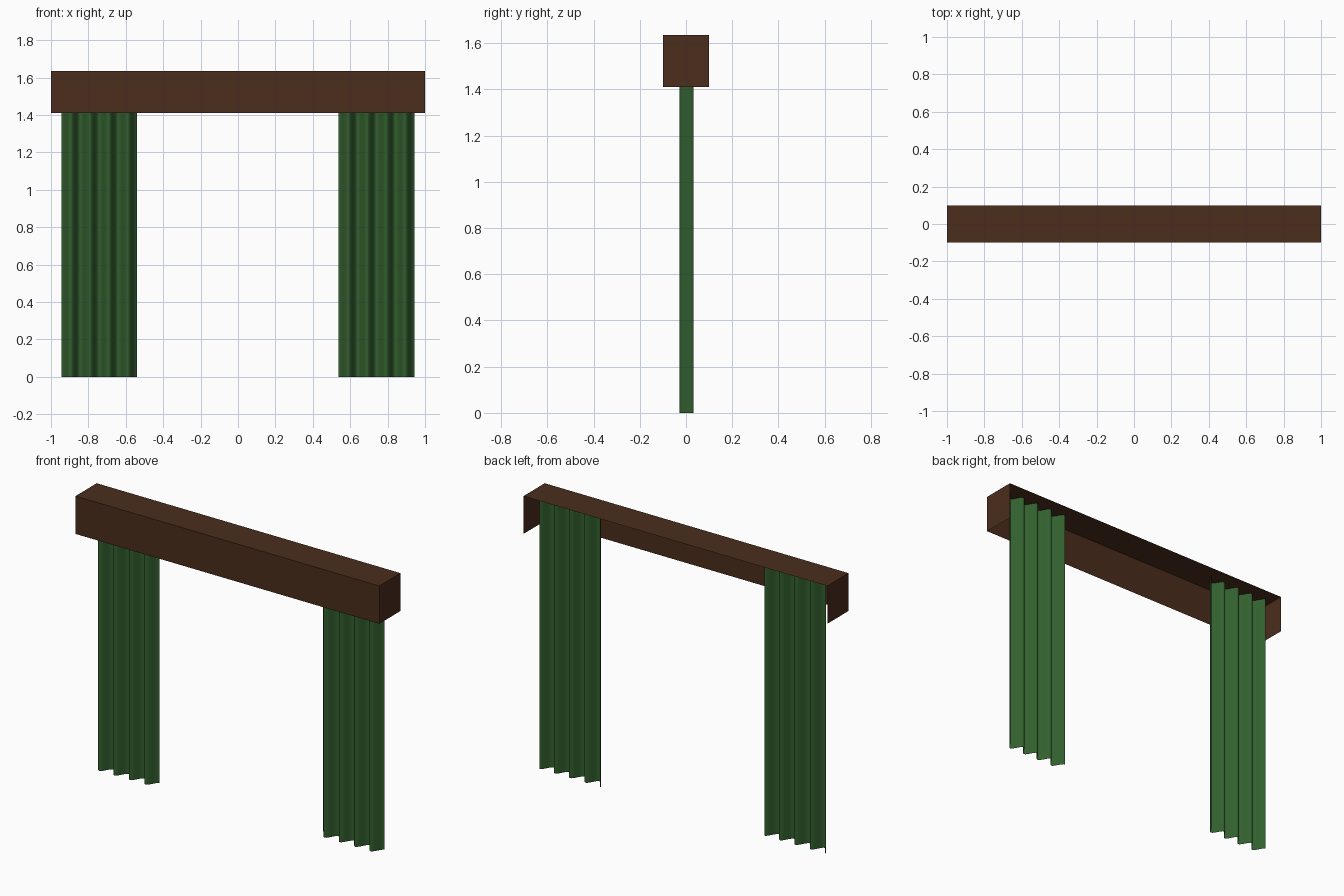
import bpy, bmesh, math

if "Cube" in bpy.data.objects:
    bpy.data.objects.remove(bpy.data.objects["Cube"])


def material(name, color):
    m = bpy.data.materials.new(name)
    m.diffuse_color = color
    m.use_nodes = True
    m.node_tree.nodes["Principled BSDF"].inputs["Base Color"].default_value = m.diffuse_color
    return m


def add_object(name, bm, mat):
    mesh = bpy.data.meshes.new(name)
    bm.to_mesh(mesh)
    bm.free()
    mesh.materials.append(mat)
    obj = bpy.data.objects.new(name, mesh)
    bpy.context.collection.objects.link(obj)
    return obj


wood = material("dark_wood", (0.07, 0.026, 0.012, 1))
cloth = material("green_cloth", (0.032, 0.115, 0.028, 1))

BOTTOM, TOP = 1.41, 1.635

# Pelmet: thin box, open at the back and underneath
bm = bmesh.new()
bmesh.ops.create_cube(bm, size=1)
for v in bm.verts:
    v.co.x *= 2
    v.co.y *= 0.2
    v.co.z = BOTTOM if v.co.z < 0 else TOP
bm.normal_update()
open_sides = [f for f in bm.faces if f.normal.y > 0.9 or f.normal.z < -0.9]
bmesh.ops.delete(bm, geom=open_sides, context='FACES')
add_object("pelmet", bm, wood)


# Curtains: single pleated sheets hanging from inside the pelmet
def curtain(name, x0, width=0.405, folds=4, steps=12, depth=0.03):
    bm = bmesh.new()
    n = folds * steps
    columns = []
    for i in range(n + 1):
        x = x0 + width * i / n
        y = 0.002 + depth * math.cos(2 * math.pi * i / steps)
        columns.append([bm.verts.new((x, y, z)) for z in (0, TOP - 0.005)])
    for a, b in zip(columns, columns[1:]):
        bm.faces.new((a[0], b[0], b[1], a[1])).smooth = True
    add_object(name, bm, cloth)


curtain("left_curtain", -0.945)
curtain("right_curtain", 0.538)
